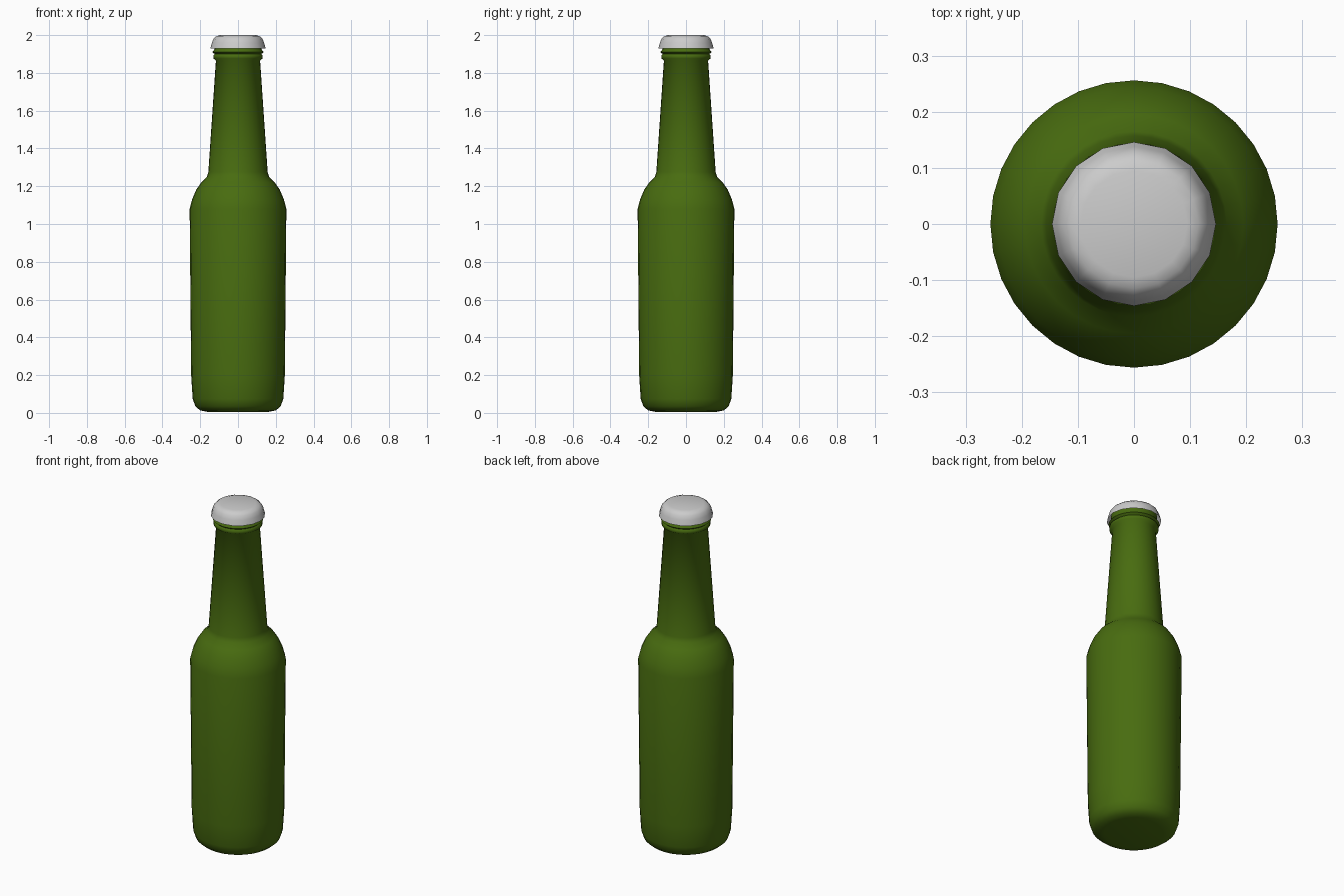
import bpy, bmesh, math

if "Cube" in bpy.data.objects:
    bpy.data.objects.remove(bpy.data.objects["Cube"])


def lathe(name, profile, sides, angle, color=None):
    """Revolve (radius, z) points around z; a zero radius makes a pole."""
    bm = bmesh.new()
    rings = []
    for r, z in profile:
        if r == 0:
            rings.append([bm.verts.new((0, 0, z))] * sides)
        else:
            rings.append([bm.verts.new((r * math.cos(2 * math.pi * i / sides),
                                        r * math.sin(2 * math.pi * i / sides), z))
                          for i in range(sides)])
    for a, b in zip(rings, rings[1:]):
        for i in range(sides):
            j = (i + 1) % sides
            bm.faces.new(list(dict.fromkeys((a[i], a[j], b[j], b[i]))))
    mesh = bpy.data.meshes.new(name)
    bm.to_mesh(mesh)
    bm.free()
    obj = bpy.data.objects.new(name, mesh)
    bpy.context.collection.objects.link(obj)
    if color:
        mat = bpy.data.materials.new(name + "_colour")
        mat.diffuse_color = color
        mat.use_nodes = True
        mat.node_tree.nodes["Principled BSDF"].inputs["Base Color"].default_value = mat.diffuse_color
        mesh.materials.append(mat)
    bpy.context.view_layer.objects.active = obj
    obj.select_set(True)
    bpy.ops.object.shade_smooth_by_angle(angle=math.radians(angle))
    obj.select_set(False)
    return obj


# Glass bottle: rounded base, body, shoulder, tapering neck, ringed lip
lathe("bottle", [
    (0, 0.005), (0.16, 0.005), (0.2, 0.013), (0.226, 0.035), (0.24, 0.075),
    (0.248, 0.2), (0.256, 1.08), (0.243, 1.13), (0.222, 1.18), (0.195, 1.22),
    (0.165, 1.248), (0.157, 1.275), (0.117, 1.865),
    (0.131, 1.877), (0.131, 1.893), (0.124, 1.9), (0.136, 1.91),
    (0.124, 1.925), (0.122, 1.965), (0.1, 1.975), (0, 1.975),
], 32, 60, (0.065, 0.15, 0.005, 1))

# Crown cap: open shell with a flared skirt
lathe("cap", [
    (0.146, 1.93), (0.138, 1.96), (0.129, 1.982), (0.115, 1.994),
    (0.095, 2.0), (0, 2.0),
], 16, 60)
